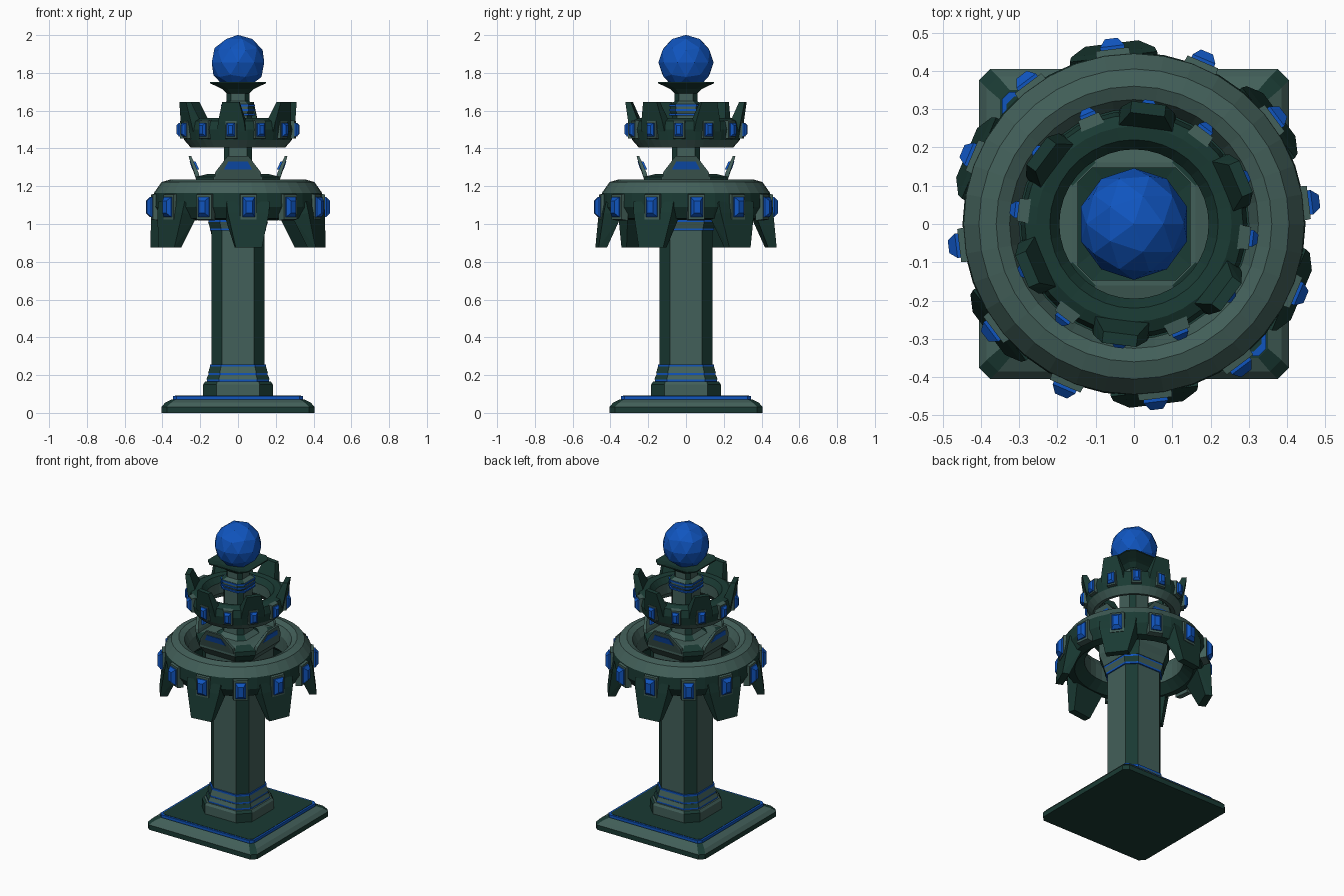
import bpy, bmesh, math
from mathutils import Matrix

if "Cube" in bpy.data.objects:
    bpy.data.objects.remove(bpy.data.objects["Cube"])


def material(name, rgb):
    m = bpy.data.materials.new(name)
    m.diffuse_color = (*rgb, 1)
    m.use_nodes = True
    m.node_tree.nodes["Principled BSDF"].inputs["Base Color"].default_value = m.diffuse_color
    return m


MATS = [material("pale_stone", (0.055, 0.115, 0.1)),
        material("dark_stone", (0.01, 0.042, 0.033)),
        material("blue_crystal", (0.005, 0.09, 0.52))]
PALE, DARK, BLUE = 0, 1, 2


def finish(name, bm):
    bmesh.ops.recalc_face_normals(bm, faces=bm.faces)
    me = bpy.data.meshes.new(name)
    bm.to_mesh(me)
    bm.free()
    for m in MATS:
        me.materials.append(m)
    ob = bpy.data.objects.new(name, me)
    bpy.context.collection.objects.link(ob)
    return ob


def loft(name, rows, side=PALE, corner=DARK, cap=PALE):
    """Stack of chamfered squares; rows are (half width, chamfer, z)."""
    bm = bmesh.new()
    loops = []
    for h, c, z in rows:
        k = h - c
        pts = [(h, -k), (h, k), (k, h), (-k, h), (-h, k), (-h, -k), (-k, -h), (k, -h)]
        loops.append([bm.verts.new((x, y, z)) for x, y in pts])
    for a, b in zip(loops, loops[1:]):
        for i in range(8):
            j = (i + 1) % 8
            bm.faces.new((a[i], a[j], b[j], b[i])).material_index = corner if i % 2 else side
    for end in (loops[0], loops[-1]):
        bm.faces.new(end).material_index = cap
    return finish(name, bm)


def ring(name, profile, mats, n=36):
    """Closed (r, z) profile turned around the z axis."""
    bm = bmesh.new()
    loops = []
    for s in range(n):
        a = 2 * math.pi * s / n
        loops.append([bm.verts.new((r * math.cos(a), r * math.sin(a), z)) for r, z in profile])
    m = len(profile)
    for s in range(n):
        a, b = loops[s], loops[(s + 1) % n]
        for i in range(m):
            j = (i + 1) % m
            bm.faces.new((a[i], b[i], b[j], a[j])).material_index = mats[i]
    return finish(name, bm)


def radial(name, mat, count, start, section):
    """Convex blocks repeated round the axis; section is (r, z, half width)."""
    bm = bmesh.new()
    for k in range(count):
        rot = Matrix.Rotation(math.radians(start + 360 * k / count), 3, 'Z')
        part = bmesh.new()
        for r, z, w in section:
            for s in (-1, 1):
                part.verts.new((r, s * w, z))
        bmesh.ops.convex_hull(part, input=part.verts)
        bmesh.ops.rotate(part, verts=part.verts, matrix=rot)
        tmp = bpy.data.meshes.new("tmp")
        part.to_mesh(tmp)
        part.free()
        bm.from_mesh(tmp)
        bpy.data.meshes.remove(tmp)
    for f in bm.faces:
        f.material_index = mat
    return finish(name, bm)


def stud(name, count, start, r0, r1, r2, z, w, h):
    """Pale frame with a faceted crystal set in it."""
    radial(name + "_frames", PALE, count, start,
           [(r0, z - h, w), (r0, z + h, w), (r1, z - h * .92, w * .92), (r1, z + h * .92, w * .92)])
    radial(name + "_crystals", BLUE, count, start,
           [(r0, z - h * .72, w * .68), (r0, z + h * .72, w * .68),
            (r1 + .008, z - h * .72, w * .68), (r1 + .008, z + h * .72, w * .68),
            (r2, z - h * .45, w * .36), (r2, z + h * .45, w * .36)])


def band(name, h, c, z, t=.012):
    loft(name, [(h, c, z), (h, c, z + t)], BLUE, BLUE, BLUE)


# Square foot plate with blue inlay
loft("foot_plate", [(.405, .03, 0), (.405, .03, .032)], DARK, DARK, DARK)
loft("foot_bevel", [(.405, .03, .032), (.385, .03, .055), (.35, .025, .072)], PALE, DARK, DARK)
band("foot_inlay", .345, .02, .072, .018)
loft("foot_top", [(.333, .02, .07), (.333, .02, .092)], DARK, DARK, DARK)

# Stepped column base
loft("column_base", [(.185, .07, .09), (.185, .07, .15), (.175, .066, .165)])
band("base_band_low", .165, .064, .165)
loft("base_step_low", [(.168, .066, .177), (.158, .062, .2)])
band("base_band_mid", .155, .06, .2)
loft("base_step_high", [(.158, .062, .212), (.148, .058, .245)])
band("base_band_high", .148, .058, .245)

# Main column and capital
loft("column", [(.14, .055, .16), (.14, .055, 1.0)])
band("capital_band_low", .148, .058, .965)
loft("capital_step_low", [(.148, .058, .977), (.158, .062, 1.01)])
band("capital_band_high", .157, .062, 1.01)
loft("capital", [(.16, .064, 1.022), (.17, .068, 1.06), (.185, .075, 1.1),
                 (.185, .075, 1.17), (.22, .09, 1.22), (.22, .09, 1.25), (.16, .06, 1.265)])

# Leaning capital plates with blue inlays
radial("capital_plates", PALE, 4, 0,
       [(.2, 1.235, .125), (.222, 1.235, .125), (.21, 1.275, .12), (.232, 1.275, .12),
        (.248, 1.36, .055), (.262, 1.36, .055)])
radial("plate_inlays", BLUE, 4, 0,
       [(.205, 1.288, .075), (.242, 1.288, .075), (.225, 1.33, .052), (.256, 1.33, .052)])

# Upper column with bands and flared cup
loft("upper_column", [(.12, .045, 1.255), (.08, .03, 1.29), (.075, .028, 1.33), (.075, .028, 1.57),
                      (.085, .032, 1.6), (.085, .032, 1.635), (.06, .023, 1.65), (.06, .023, 1.72)])
for i in range(3):
    band("upper_band_%d" % i, .09, .034, 1.575 + i * .024, .01)
loft("cup", [(.06, .022, 1.69), (.085, .03, 1.715), (.105, .035, 1.725), (.148, .04, 1.745),
             (.148, .04, 1.752), (.09, .03, 1.738)], DARK, DARK, DARK)

# Lower ring with downward teeth
ring("lower_ring",
     [(.30, 1.17), (.325, 1.22), (.36, 1.235), (.405, 1.222), (.445, 1.165),
      (.448, 1.09), (.41, 1.03), (.36, 1.02), (.30, 1.07)],
     [PALE, PALE, PALE, PALE, DARK, DARK, DARK, DARK, PALE])
radial("lower_teeth", DARK, 6, -83,
       [(.36, 1.04, .115), (.44, 1.12, .115), (.452, 1.06, .11), (.475, .875, .07),
        (.43, .875, .07)])
stud("lower_ring", 12, 7, .42, .46, .488, 1.09, .047, .072)

# Upper ring with upward teeth
ring("upper_ring",
     [(.195, 1.45), (.225, 1.41), (.25, 1.405), (.285, 1.445),
      (.296, 1.5), (.285, 1.545), (.255, 1.56), (.22, 1.555), (.195, 1.52)],
     [PALE, PALE, PALE, DARK, DARK, DARK, DARK, DARK, PALE])
radial("upper_teeth", DARK, 6, 23,
       [(.245, 1.54, .075), (.29, 1.49, .075), (.3, 1.54, .07), (.318, 1.645, .045),
        (.288, 1.645, .045)])
stud("upper_ring", 12, -7, .275, .305, .326, 1.5, .032, .05)

# Crystal orb
bm = bmesh.new()
bmesh.ops.create_icosphere(bm, subdivisions=2, radius=.146, matrix=Matrix.Translation((0, 0, 1.855)))
for f in bm.faces:
    f.material_index = BLUE
finish("crystal_orb", bm)
